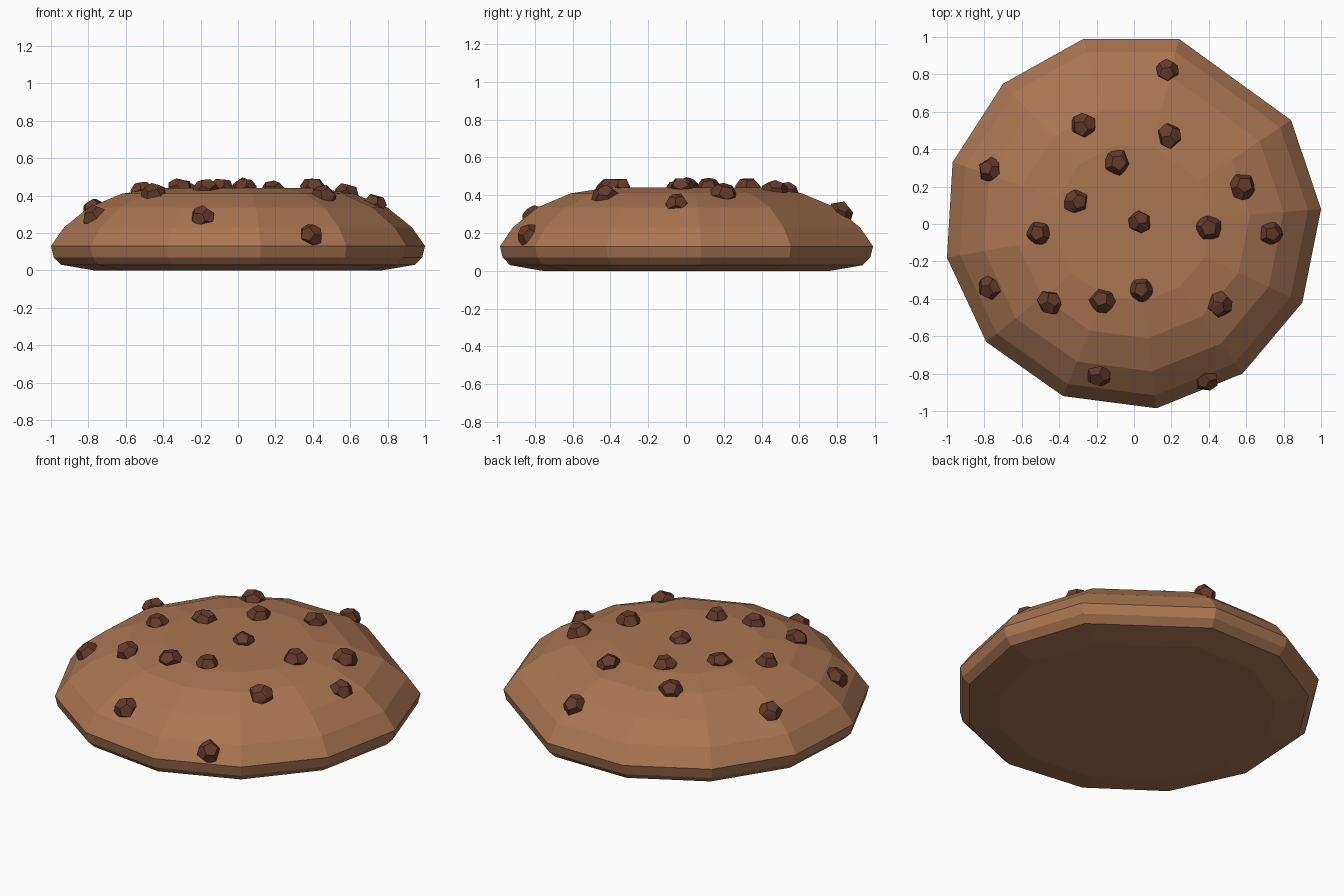
import bpy, bmesh, random
from mathutils import Vector, Matrix
from mathutils.bvhtree import BVHTree

cube = bpy.data.objects.get("Cube")
if cube:
    bpy.data.objects.remove(cube)
random.seed(4)


def material(name, rgb):
    m = bpy.data.materials.new(name)
    m.use_nodes = True
    m.diffuse_color = (*rgb, 1)
    bsdf = next(n for n in m.node_tree.nodes if n.type == 'BSDF_PRINCIPLED')
    bsdf.inputs["Base Color"].default_value = (*rgb, 1)
    bsdf.inputs["Roughness"].default_value = 0.8
    return m


def add_object(name, bm, mat):
    mesh = bpy.data.meshes.new(name)
    bmesh.ops.recalc_face_normals(bm, faces=bm.faces)
    bm.to_mesh(mesh)
    mesh.materials.append(mat)
    obj = bpy.data.objects.new(name, mesh)
    bpy.context.collection.objects.link(obj)
    return obj


dough = material("baked dough", (0.40, 0.18, 0.085))
chocolate = material("dark chocolate", (0.13, 0.043, 0.022))

# Biscuit: an uneven outline stacked as scaled rings (scale, height)
OUTLINE = [(0.24, 0.99), (-0.27, 0.99), (-0.70, 0.75), (-0.97, 0.33),
           (-1.0, -0.18), (-0.79, -0.63), (-0.38, -0.92), (0.12, -0.985),
           (0.58, -0.80), (0.90, -0.42), (1.0, 0.08), (0.84, 0.555)]
RINGS = [(0.77, 0), (0.945, 0.03), (0.985, 0.07), (1, 0.13), (0.93, 0.23),
         (0.80, 0.335), (0.62, 0.41), (0.42, 0.44)]

bm = bmesh.new()
rings = [[bm.verts.new((x * s, y * s, z)) for x, y in OUTLINE] for s, z in RINGS]
n = len(OUTLINE)
for low, high in zip(rings, rings[1:]):
    for i in range(n):
        j = (i + 1) % n
        bm.faces.new((low[i], low[j], high[j], high[i]))
bm.faces.new(rings[0][::-1])
bm.faces.new(rings[-1])
add_object("biscuit", bm, dough)
surface = BVHTree.FromBMesh(bm)
bm.free()

# Chips: jittered twelve-sided lumps half sunk into the top
CHIPS = [(0.18, 0.82), (-0.27, 0.53), (0.19, 0.47), (-0.09, 0.33),
         (-0.77, 0.29), (-0.31, 0.12), (0.58, 0.20), (0.03, 0.01),
         (0.40, -0.02), (0.73, -0.05), (-0.51, -0.05), (-0.77, -0.34),
         (-0.45, -0.42), (-0.17, -0.41), (0.04, -0.35), (0.46, -0.43),
         (-0.19, -0.81), (0.39, -0.835)]
PHI = (1 + 5 ** 0.5) / 2
SIGNS = (-1, 1)
CORNERS = [Vector((a, b, c)) for a in SIGNS for b in SIGNS for c in SIGNS]
for a in SIGNS:
    for b in SIGNS:
        p, q = a / PHI, b * PHI
        CORNERS += [Vector((0, p, q)), Vector((p, q, 0)), Vector((q, 0, p))]


def chip(x, y, number):
    spot, normal, _, _ = surface.ray_cast(Vector((x, y, 1)), Vector((0, 0, -1)))
    radius = random.uniform(0.064, 0.072)
    spin = Matrix.Rotation(random.uniform(0, 6), 3, 'Z') @ Matrix.Rotation(
        random.uniform(0, 6), 3, 'X')
    tilt = normal.to_track_quat('Z', 'Y').to_matrix()
    flatten = Matrix.Diagonal((1, 1, 0.85))
    bm = bmesh.new()
    for c in CORNERS:
        size = radius * random.uniform(0.92, 1.06)
        bm.verts.new(spot + tilt @ flatten @ spin @ (c.normalized() * size))
    bmesh.ops.convex_hull(bm, input=bm.verts)
    bmesh.ops.dissolve_limit(bm, angle_limit=0.12, verts=bm.verts, edges=bm.edges)
    add_object(f"chocolate_chip_{number}", bm, chocolate)
    bm.free()


for k, (x, y) in enumerate(CHIPS, 1):
    chip(x, y, k)
